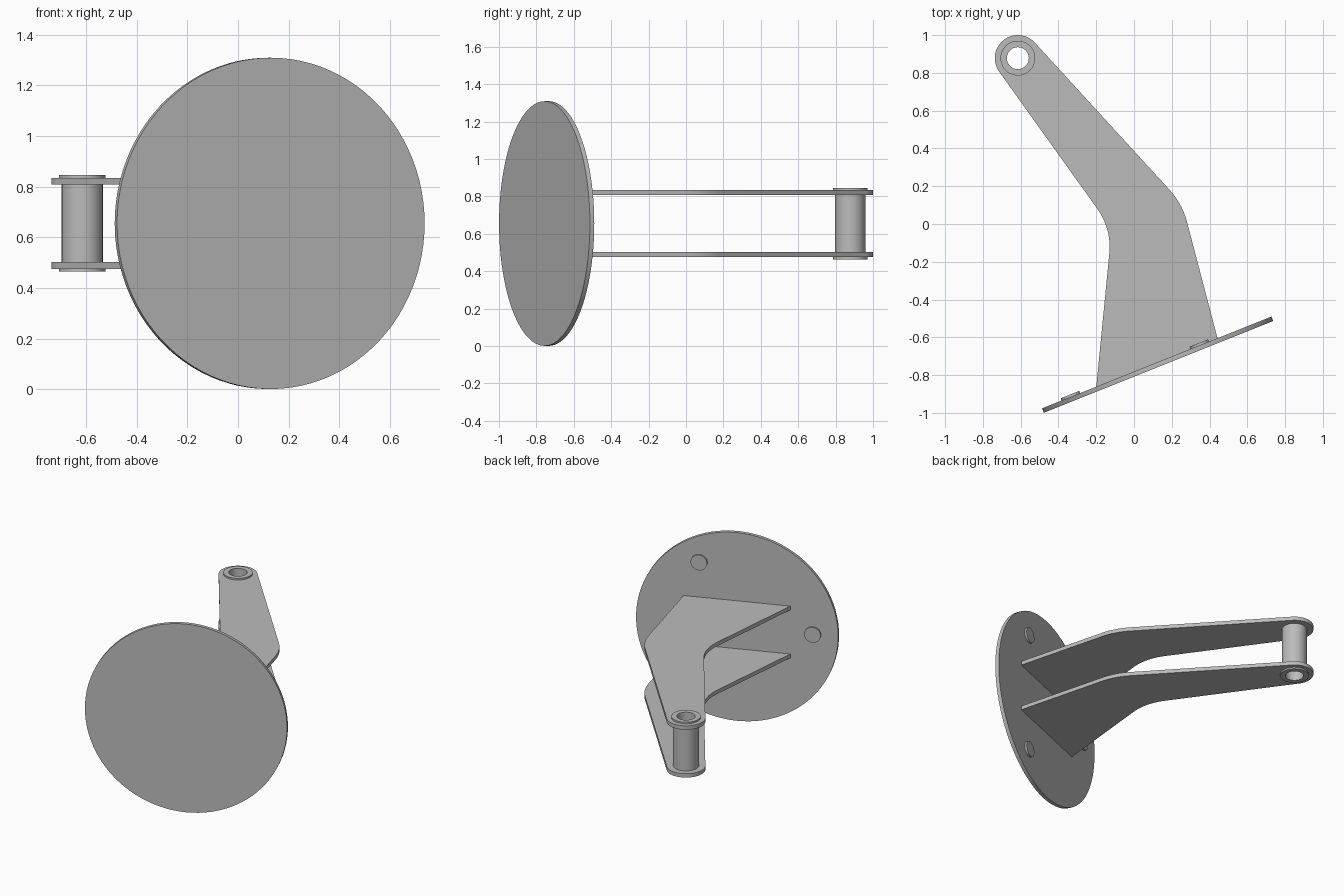
import bpy, bmesh
from math import sin, cos, tan, pi, radians, atan2
from mathutils import Vector, Matrix

if "Cube" in bpy.data.objects:
    bpy.data.objects.remove(bpy.data.objects["Cube"], do_unlink=True)

grey = bpy.data.materials.new("plain grey")
grey.use_nodes = True
grey.diffuse_color = (0.5, 0.5, 0.5, 1)
grey.node_tree.nodes["Principled BSDF"].inputs["Base Color"].default_value = (0.5, 0.5, 0.5, 1)

MID_Z = 0.655
PIVOT = Vector((-0.615, 0.878))
DISC = Vector((0.125, -0.745, MID_Z))
DISC_R, DISC_T = 0.654, 0.025
SLANT = radians(21.8)


def finish(name, bm):
    bmesh.ops.recalc_face_normals(bm, faces=bm.faces)
    mesh = bpy.data.meshes.new(name)
    bm.to_mesh(mesh)
    bm.free()
    mesh.materials.append(grey)
    obj = bpy.data.objects.new(name, mesh)
    bpy.context.collection.objects.link(obj)
    bpy.ops.object.select_all(action="DESELECT")
    obj.select_set(True)
    bpy.context.view_layer.objects.active = obj
    bpy.ops.object.shade_smooth_by_angle(angle=radians(30))
    return obj


def arc(centre, r, a0, a1, n):
    return [centre + Vector((cos(a), sin(a))) * r
            for a in (a0 + (a1 - a0) * i / n for i in range(n + 1))]


def fillet(before, corner, after, length, n=10):
    """Round a corner with a circular arc tangent to both edges."""
    d0, d1 = (before - corner).normalized(), (after - corner).normalized()
    half = d0.angle(d1) / 2
    r = length * tan(half)
    centre = corner + (d0 + d1).normalized() * (length / cos(half))
    s, e = corner + d0 * length - centre, corner + d1 * length - centre
    a0 = atan2(s.y, s.x)
    sweep = (atan2(e.y, e.x) - a0 + pi) % (2 * pi) - pi
    return arc(centre, r, a0, a0 + sweep, n)


def slanted_disc(name, u, v, r, back, thick, segs):
    """Cylinder on the tilted mounting plane, placed at u, v in that plane."""
    bm = bmesh.new()
    place = (Matrix.Translation(DISC) @ Matrix.Rotation(SLANT, 4, "Z")
             @ Matrix.Translation((u, back + thick / 2, v)) @ Matrix.Rotation(pi / 2, 4, "X"))
    bmesh.ops.create_cone(bm, cap_ends=True, segments=segs, radius1=r, radius2=r,
                          depth=thick, matrix=place)
    return finish(name, bm)


# Mounting disc and its three raised studs
slanted_disc("mounting_disc", 0, 0, DISC_R, -DISC_T / 2, DISC_T, 96)
for i in range(3):
    a = pi + i * 2 * pi / 3
    slanted_disc(f"stud_{i + 1}", 0.49 * cos(a), 0.49 * sin(a), 0.053,
                 DISC_T / 2 - 0.005, 0.018, 32)

# Outline of the bent arm plate, with a round eye at the pivot
right_foot, right_bend = Vector((0.443, -0.608)), Vector((0.255, 0.108))
left_foot, left_bend = Vector((-0.2, -0.865)), Vector((-0.118, -0.026))
eye = arc(PIVOT, 0.122, radians(41.7), radians(216), 32)
outline = ([right_foot] + fillet(right_foot, right_bend, eye[0], 0.098) + eye
           + fillet(eye[-1], left_bend, left_foot, 0.13) + [left_foot])
bore = arc(PIVOT, 0.07, 0, 2 * pi, 48)[:-1]


def arm_plate(name, z, thick):
    bm = bmesh.new()
    edges = []
    for loop in (outline, bore):
        vs = [bm.verts.new((p.x, p.y, z)) for p in loop]
        edges += [bm.edges.new((vs[i - 1], vs[i])) for i in range(len(vs))]
    bmesh.ops.triangle_fill(bm, edges=edges, use_beauty=True, normal=(0, 0, 1))
    res = bmesh.ops.extrude_face_region(bm, geom=bm.faces[:])
    moved = [g for g in res["geom"] if isinstance(g, bmesh.types.BMVert)]
    bmesh.ops.translate(bm, verts=moved, vec=(0, 0, thick))
    # Join the cap triangles into flat faces
    bmesh.ops.dissolve_limit(bm, angle_limit=0.01, verts=bm.verts, edges=bm.edges)
    return finish(name, bm)


arm_plate("upper_arm_plate", MID_Z + 0.153, 0.027)
arm_plate("lower_arm_plate", MID_Z - 0.18, 0.027)

# Hollow pivot bushing with a collar at each end
half = [(0.058, 0.191), (0.092, 0.191), (0.092, 0.17), (0.081, 0.17)]
profile = half + [(r, -h) for r, h in reversed(half)]
bm = bmesh.new()
vs = [bm.verts.new((r, 0, h)) for r, h in profile]
ring = [bm.edges.new((vs[i - 1], vs[i])) for i in range(len(vs))]
bmesh.ops.spin(bm, geom=vs + ring, cent=(0, 0, 0), axis=(0, 0, 1),
               angle=2 * pi, steps=48, use_merge=True)
bmesh.ops.remove_doubles(bm, verts=bm.verts, dist=0.0001)
bmesh.ops.translate(bm, verts=bm.verts, vec=(PIVOT.x, PIVOT.y, MID_Z))
finish("pivot_bushing", bm)
